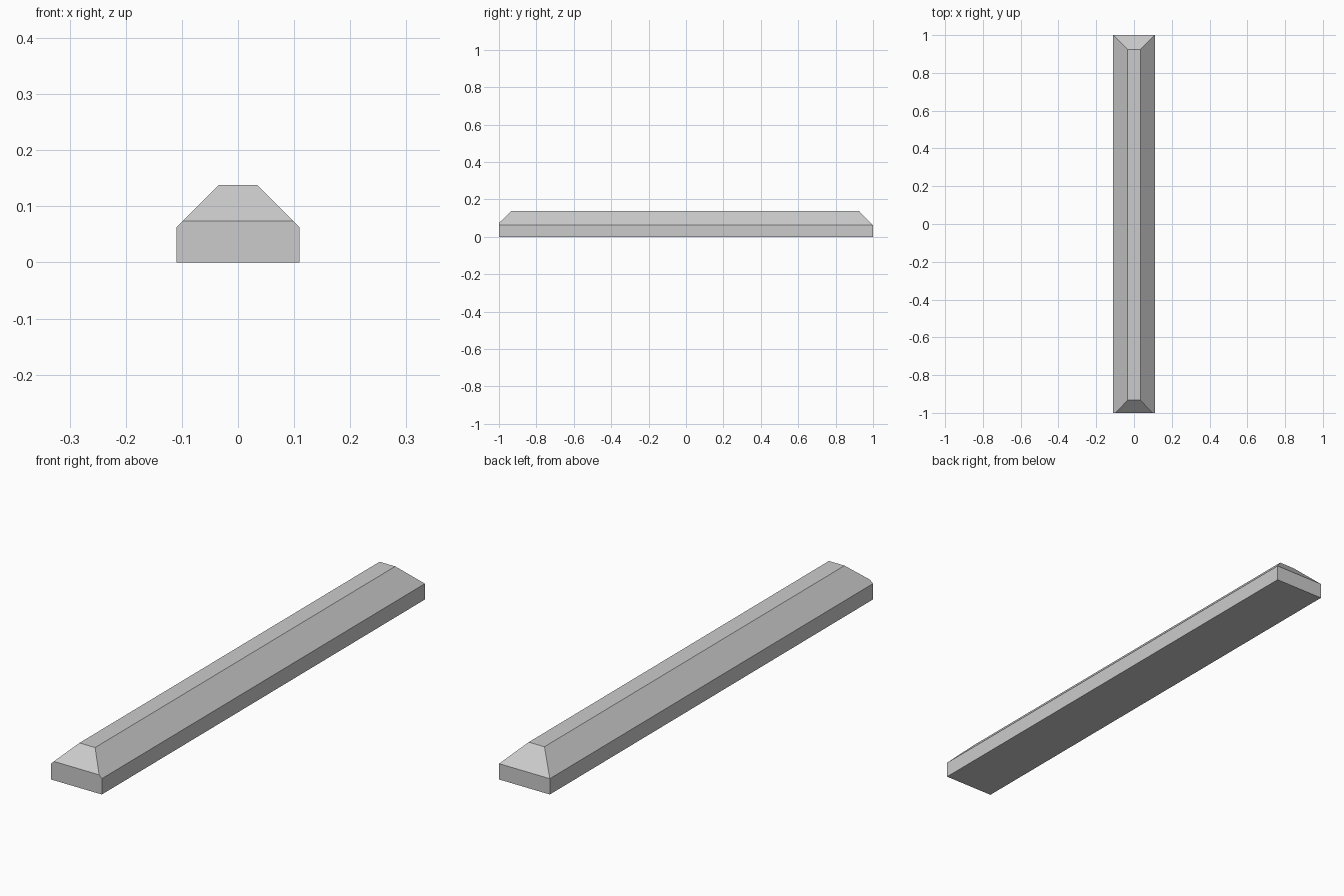
import bpy, bmesh

if "Cube" in bpy.data.objects:
    bpy.data.objects.remove(bpy.data.objects["Cube"])

# Cross-section of the bar (x, z): vertical sides, sloped shoulders, flat top
PROFILE = [(-0.11, 0), (0.11, 0), (0.11, 0.062),
           (0.034, 0.138), (-0.034, 0.138), (-0.11, 0.062)]

bm = bmesh.new()

# Extrude the section along y
section = bm.faces.new([bm.verts.new((x, -1, z)) for x, z in PROFILE])
ext = bmesh.ops.extrude_face_region(bm, geom=[section], use_keep_orig=True)
moved = [v for v in ext["geom"] if isinstance(v, bmesh.types.BMVert)]
bmesh.ops.translate(bm, verts=moved, vec=(0, 2, 0))
bmesh.ops.recalc_face_normals(bm, faces=bm.faces)


def chamfer_end(side, edge_z, top_y):
    """Slice off the upper edge of one end and cap the cut."""
    run, rise = 1 - top_y, 0.138 - edge_z
    cut = bmesh.ops.bisect_plane(
        bm, geom=bm.verts[:] + bm.edges[:] + bm.faces[:], dist=1e-5,
        plane_co=(0, side * top_y, 0.138), plane_no=(0, side * rise, run),
        clear_outer=True)
    edges = [e for e in bm.edges if e.is_boundary]
    bmesh.ops.holes_fill(bm, edges=edges, sides=0)


chamfer_end(-1, 0.074, 0.933)   # front end
chamfer_end(1, 0.062, 0.925)    # back end
bmesh.ops.recalc_face_normals(bm, faces=bm.faces)

mesh = bpy.data.meshes.new("chamfered_bar")
bm.to_mesh(mesh)
bm.free()
bpy.context.collection.objects.link(bpy.data.objects.new("chamfered_bar", mesh))
